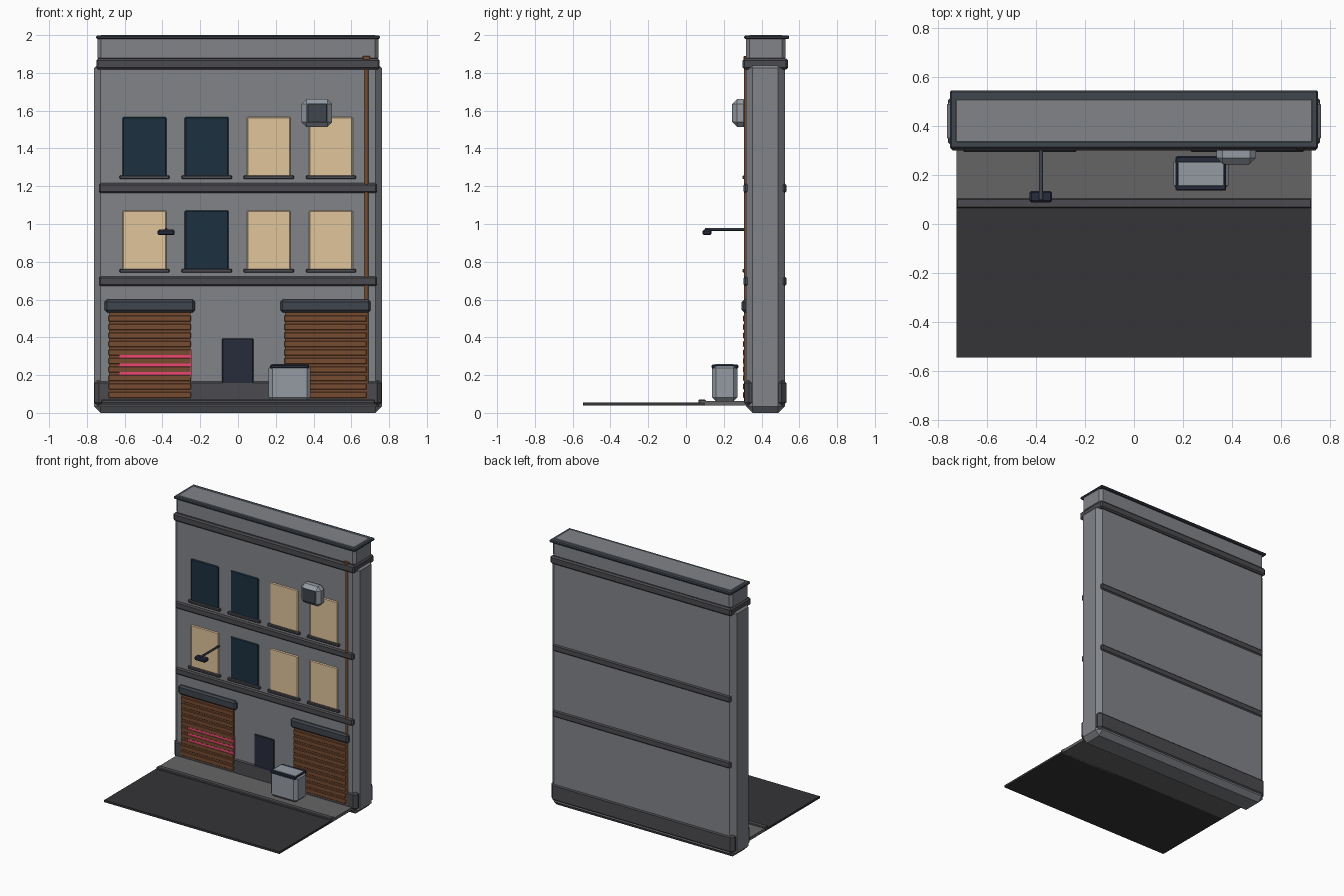
import bpy, bmesh
from mathutils import Vector

if "Cube" in bpy.data.objects:
    bpy.data.objects.remove(bpy.data.objects["Cube"])


def mat(name, r, g, b):
    m = bpy.data.materials.new(name)
    m.diffuse_color = (r, g, b, 1)
    m.use_nodes = True
    m.node_tree.nodes["Principled BSDF"].inputs["Base Color"].default_value = m.diffuse_color
    return m


WALL = mat("wall_grey", 0.22, 0.23, 0.25)
TRIM = mat("trim_grey", 0.07, 0.07, 0.08)
SLATE = mat("slate", 0.05, 0.06, 0.075)
ROAD = mat("asphalt", 0.035, 0.035, 0.04)
PAVE = mat("paving", 0.13, 0.13, 0.13)
METAL = mat("light_metal", 0.30, 0.33, 0.37)
NAVY = mat("navy", 0.02, 0.025, 0.045)
GLASS = mat("dark_glass", 0.012, 0.03, 0.05)
LIT = mat("lit_glass", 0.75, 0.56, 0.33)
RUST = mat("rust", 0.18, 0.07, 0.03)
PINK = mat("pink_paint", 0.85, 0.06, 0.17)


def box(name, x, y, z, material, bevel=0.0):
    """Box from (min, max) ranges with optional chamfered edges."""
    lo, hi = Vector((x[0], y[0], z[0])), Vector((x[1], y[1], z[1]))
    me = bpy.data.meshes.new(name)
    bm = bmesh.new()
    bmesh.ops.create_cube(bm, size=1)
    for v in bm.verts:
        v.co = Vector((v.co[i] * (hi[i] - lo[i]) + (lo[i] + hi[i]) / 2 for i in range(3)))
    if bevel:
        bmesh.ops.bevel(bm, geom=bm.edges[:], offset=bevel, segments=1,
                        affect='EDGES', profile=0.5)
    bm.to_mesh(me)
    bm.free()
    me.materials.append(material)
    ob = bpy.data.objects.new(name, me)
    bpy.context.collection.objects.link(ob)
    return ob


def rod(name, a, b, radius, material, sides=12):
    """Cylinder between two points."""
    a, b = Vector(a), Vector(b)
    bpy.ops.mesh.primitive_cylinder_add(vertices=sides, radius=radius,
                                        depth=(b - a).length, location=(a + b) / 2)
    ob = bpy.context.object
    ob.name = name
    ob.rotation_euler = (b - a).to_track_quat('Z', 'Y').to_euler()
    ob.data.materials.append(material)
    bpy.ops.object.shade_smooth_by_angle()
    return ob


def wide(half):
    return (-half, half)


# Building shell, plinth and horizontal bands
box("building_wall", wide(0.763), (0.317, 0.523), (0.0, 1.86), WALL, 0.035)
box("plinth", wide(0.76), (0.309, 0.531), (0.03, 0.182), TRIM, 0.025)
for i, z in enumerate((0.697, 1.19)):
    box(f"floor_band_{i + 1}", wide(0.737), (0.305, 0.531), (z - 0.026, z + 0.026), TRIM, 0.009)
box("cornice", wide(0.75), (0.30, 0.54), (1.818, 1.876), TRIM, 0.01)
box("parapet", wide(0.745), (0.317, 0.527), (1.86, 2.0), WALL, 0.02)
box("parapet_cap", wide(0.752), (0.308, 0.546), (1.979, 1.998), SLATE, 0.006)

# Street, pavement and curb
box("road", wide(0.726), (-0.546, 0.10), (0.04, 0.056), ROAD)
box("pavement", wide(0.726), (0.08, 0.33), (0.04, 0.062), PAVE)
box("curb", wide(0.726), (0.065, 0.105), (0.04, 0.07), TRIM, 0.005)

# Windows and sills
rows = ((0.75, (LIT, GLASS, LIT, LIT)), (1.245, (GLASS, GLASS, LIT, LIT)))
for r, (z, panes) in enumerate(rows):
    for c, pane in enumerate(panes):
        x = -0.495 + c * 0.329
        box(f"window_{r + 1}_{c + 1}", (x - 0.116, x + 0.116), (0.311, 0.335),
            (z, z + 0.322), pane, 0.006)
        box(f"sill_{r + 1}_{c + 1}", (x - 0.133, x + 0.133), (0.30, 0.33),
            (z - 0.008, z + 0.013), TRIM, 0.005)

# Roller shutters with slats and hoods
for side, x in (("left", -0.467), ("right", 0.463)):
    box(f"{side}_shutter", (x - 0.215, x + 0.215), (0.307, 0.335), (0.075, 0.55), RUST)
    for i in range(10):
        z = 0.095 + i * 0.045
        box(f"{side}_slat_{i + 1}", (x - 0.218, x + 0.218), (0.302, 0.32),
            (z - 0.016, z + 0.016), RUST, 0.003)
    box(f"{side}_shutter_hood", (x - 0.239, x + 0.239), (0.295, 0.33), (0.532, 0.60), SLATE, 0.012)

# Paint patch showing between the left slats
box("paint_patch", (-0.628, -0.246), (0.3035, 0.315), (0.187, 0.335), PINK)

# Door
box("door", (-0.085, 0.082), (0.311, 0.335), (0.06, 0.395), NAVY, 0.005)

# Waste bin
box("bin_body", (0.162, 0.385), (0.138, 0.272), (0.062, 0.258), METAL, 0.02)
box("bin_lid", (0.17, 0.376), (0.136, 0.277), (0.236, 0.256), NAVY, 0.005)

# Air conditioner with recessed-looking grille
box("air_conditioner", (0.337, 0.498), (0.245, 0.33), (1.514, 1.661), METAL, 0.025)
box("air_conditioner_grille", (0.366, 0.472), (0.243, 0.26), (1.537, 1.638), SLATE, 0.004)

# Lamp on a bracket arm
rod("lamp_arm", (-0.38, 0.10, 0.972), (-0.38, 0.33, 0.972), 0.008, SLATE)
box("lamp_head", (-0.426, -0.335), (0.088, 0.135), (0.941, 0.97), NAVY, 0.007)

# Drain pipe
rod("drain_pipe", (0.68, 0.318, 0.06), (0.68, 0.318, 1.88), 0.011, RUST)
box("drain_pipe_top", (0.66, 0.70), (0.305, 0.33), (1.868, 1.89), RUST, 0.004)
